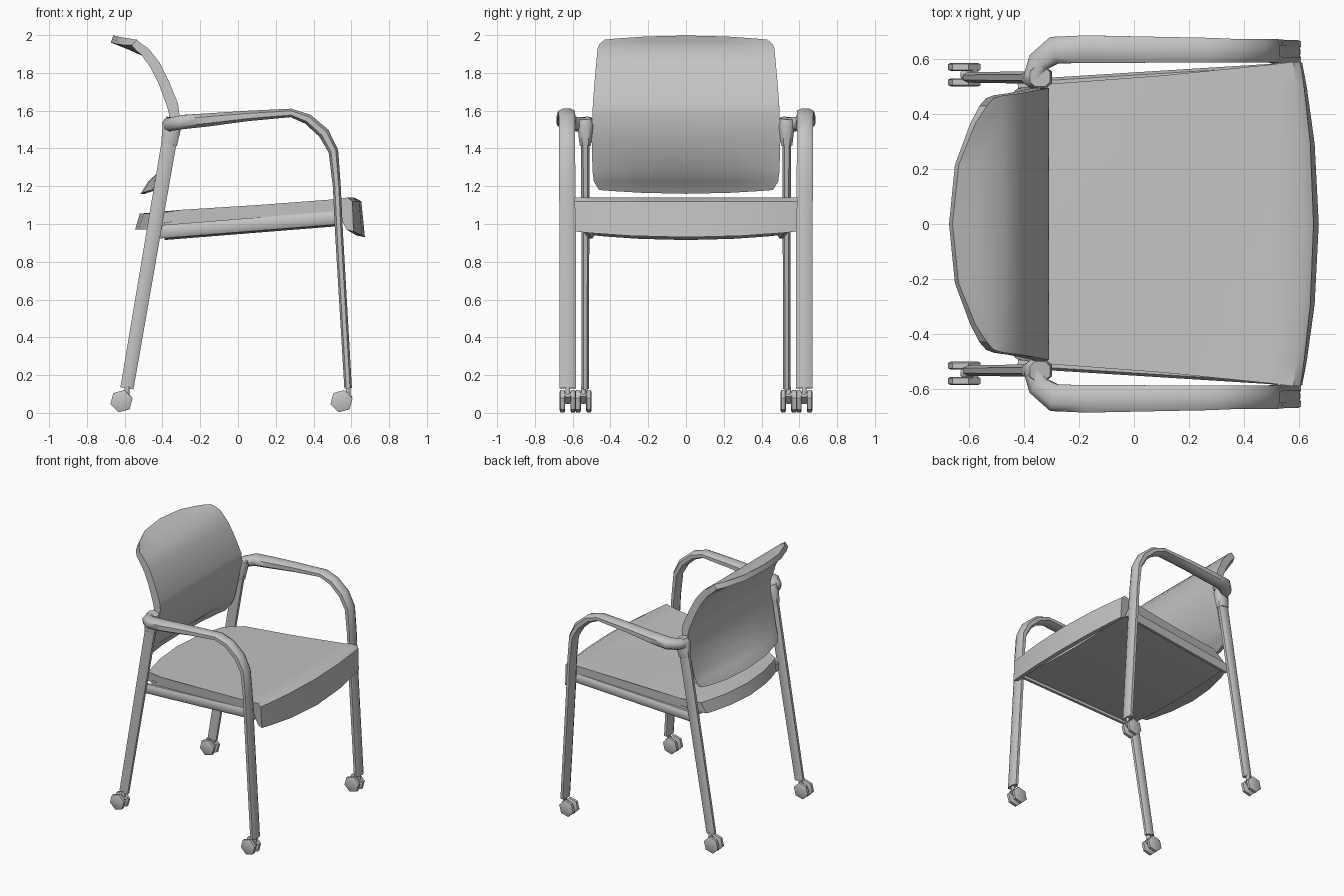
import bpy
import math
from mathutils import Vector

if "Cube" in bpy.data.objects:
    bpy.data.objects.remove(bpy.data.objects["Cube"])

grey = bpy.data.materials.new("grey")
grey.use_nodes = True
colour = (0.55, 0.55, 0.55, 1)
grey.diffuse_color = colour
grey.node_tree.nodes["Principled BSDF"].inputs["Base Color"].default_value = colour


def make(name, verts, faces, angle=40):
    mesh = bpy.data.meshes.new(name)
    mesh.from_pydata([tuple(v) for v in verts], [], faces)
    mesh.materials.append(grey)
    obj = bpy.data.objects.new(name, mesh)
    bpy.context.collection.objects.link(obj)
    bpy.ops.object.select_all(action="DESELECT")
    obj.select_set(True)
    bpy.context.view_layer.objects.active = obj
    bpy.ops.object.mode_set(mode="EDIT")
    bpy.ops.mesh.select_all(action="SELECT")
    bpy.ops.mesh.normals_make_consistent(inside=False)
    bpy.ops.object.mode_set(mode="OBJECT")
    bpy.ops.object.shade_smooth_by_angle(angle=math.radians(angle))
    return obj


def loft(name, rings, angle=40):
    """Closed rings of equal length joined into a capped solid."""
    n = len(rings[0])
    verts = [v for ring in rings for v in ring]
    faces = [(i * n + j, i * n + (j + 1) % n, (i + 1) * n + (j + 1) % n, (i + 1) * n + j)
             for i in range(len(rings) - 1) for j in range(n)]
    faces += [tuple(range(n))[::-1], tuple(range(len(verts) - n, len(verts)))]
    return make(name, verts, faces, angle)


def sweep(name, path, side):
    """Flattened tube; path entries are x, y, z, depth, width across y."""
    pts = [Vector(p[:3]) for p in path]
    rings = []
    for i, p in enumerate(pts):
        t = (pts[min(i + 1, len(pts) - 1)] - pts[max(i - 1, 0)]).normalized()
        s = Vector((0, 1, 0))
        s = (s - s.dot(t) * t).normalized()
        n = t.cross(s)
        d, w = path[i][3] / 2, path[i][4] / 2
        ring = []
        for a, b in ((1, .5), (.5, 1), (-.5, 1), (-1, .5), (-1, -.5), (-.5, -1), (.5, -1), (1, -.5)):
            v = p + s * w * a + n * d * b
            ring.append((v.x, v.y * side, v.z))
        rings.append(ring)
    return loft(name, rings, 50)


def disc(name, x, y, z, radius, thick, side, n=6):
    """Wheel with its axle along y."""
    rings = []
    for dy, r in ((-.5, .85), (-.35, 1), (.35, 1), (.5, .85)):
        rings.append([(x + r * radius * math.cos(math.tau * (k + .25) / n), (y + dy * thick) * side,
                       z + r * radius * math.sin(math.tau * (k + .25) / n)) for k in range(n)])
    return loft(name, rings)


across = [-1, -.85, -.5, 0, .5, .85, 1]

# Backrest shell: z, edge x, centre x, half width, drop at the corners, thickness
back_rows = [
    (1.998, -.535, -.66, .43, .022, .04), (1.968, -.51, -.57, .458, .015, .045),
    (1.93, -.475, -.475, .468, 0, .05), (1.855, -.415, -.415, .475, 0, .055),
    (1.765, -.37, -.37, .483, 0, .055), (1.64, -.318, -.318, .493, 0, .06),
    (1.58, -.31, -.31, .495, 0, .055), (1.47, -.335, -.335, .5, 0, .045),
    (1.28, -.375, -.38, .495, 0, .04), (1.225, -.40, -.45, .488, 0, .035),
    (1.16, -.43, -.49, .46, -.02, .03)]
rings = []
for u in across:
    bow = 1 - abs(u) ** 2.5
    line = [Vector((xe + (xc - xe) * bow, u * hw, z - drop * u * u)) for z, xe, xc, hw, drop, _ in back_rows]
    rear = []
    for i, p in enumerate(line):
        t = line[min(i + 1, len(line) - 1)] - line[max(i - 1, 0)]
        normal = Vector((t.z, 0, -t.x)).normalized()
        q = p + normal * back_rows[i][5]
        q.z = min(q.z, p.z)
        rear.append(q)
    rings.append(line + rear[::-1])
loft("backrest", rings)

# Seat cushion with a folded front lip: x, z, centre bulge, half width, centre sag
seat_profile = [
    (-.47, .97, -.075, .42, 0), (-.44, 1.055, -.08, .45, 0), (-.3, 1.075, 0, .51, 0),
    (.1, 1.1, 0, .54, 0), (.5, 1.13, 0, .58, 0), (.58, 1.14, .035, .59, 0),
    (.605, 1.12, .048, .59, 0), (.612, .96, .06, .585, -.03), (.575, .97, .05, .58, -.03),
    (.53, 1.06, 0, .575, 0), (-.3, 1.0, 0, .505, 0)]
loft("seat", [[(x + b * (1 - u * u), u * hw, z + sag * (1 - u * u)) for x, z, b, hw, sag in seat_profile]
              for u in across])

# Pan under the seat with a bowed underside
loft("seat_pan", [[(x, u * w, low - .025 * (1 - u * u)) for u in across] + [(x, w, high), (x, -w, high)]
                  for x, w, low, high in ((-.39, .49, .94, 1.01), (.55, .55, 1.015, 1.07))])

arm_path = [
    (-.365, .53, 1.525, .07, .07), (-.345, .59, 1.53, .07, .08), (-.29, .632, 1.54, .075, .1),
    (-.17, .636, 1.55, .07, .1), (.05, .634, 1.572, .055, .095), (.28, .632, 1.588, .045, .09),
    (.37, .63, 1.555, .055, .085), (.455, .63, 1.48, .06, .085), (.505, .63, 1.385, .052, .085),
    (.523, .628, 1.2, .042, .087), (.535, .626, .95, .042, .088), (.583, .626, .13, .04, .088)]

for side, label in ((1, "left"), (-1, "right")):
    # Armrest and front leg in one bent tube
    sweep(label + "_arm_and_front_leg", arm_path, side)
    # Slanted rear leg and the joint at its top
    sweep(label + "_rear_leg", [(-.35, .533, 1.52, .08, .045), (-.588, .533, .13, .07, .038)], side)
    sweep(label + "_arm_joint", [(-.342, .535, 1.56, .075, .07), (-.348, .533, 1.53, .1, .085),
                                 (-.365, .533, 1.42, .085, .06)], side)
    # Side rail tying the legs together
    sweep(label + "_seat_rail", [(-.42, .505, .958, .07, .04), (.54, .565, 1.034, .07, .04)], side)
    # Twin wheel castors
    for place, leg_x, x, y in (("front", .583, .548, .626), ("rear", -.588, -.617, .543)):
        part = label + "_" + place + "_castor_"
        sweep(part + "stem", [(leg_x, y, .14, .025, .025), (leg_x, y, .09, .025, .025)], side)
        sweep(part + "fork", [(leg_x + .01, y, .1, .04, .035), (x, y, .062, .04, .035)], side)
        for k, dy in enumerate((-.028, .028)):
            disc(part + "wheel_" + str(k + 1), x, y + dy, .062, .061, .029, side)
